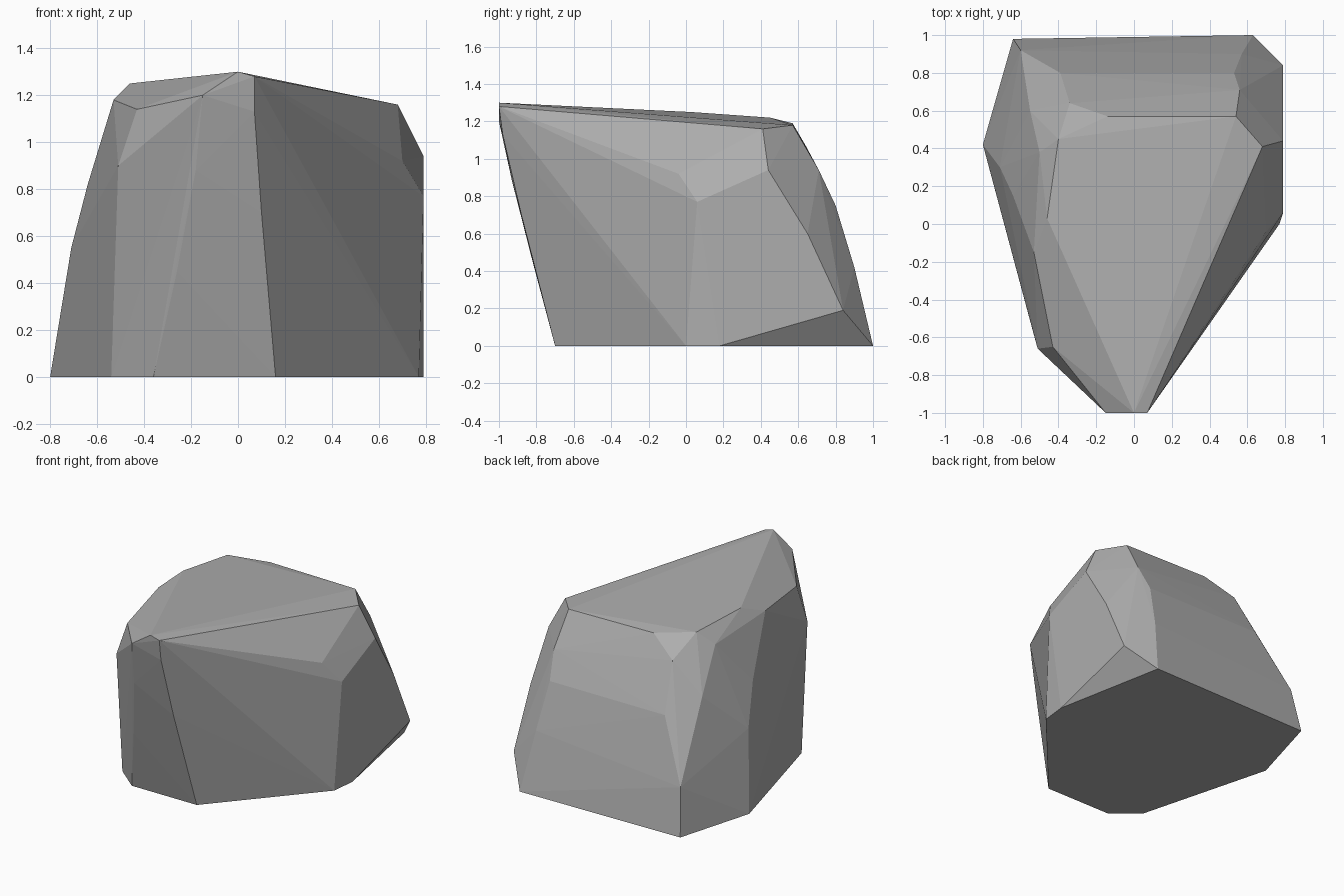
import bpy, bmesh

# Footprint corners on the ground (x, y)
base = [(-.36, -.7), (.16, -.7), (-.54, -.55), (-.8, .42),
        (-.64, .98), (.63, 1), (.79, .18), (.77, 0)]

# Corners where the side facets meet (x, y, z)
sides = [(-.51, -.66, .9), (-.26, -.82, .45), (-.18, -.93, .88), (.1, -.88, .7),
         (-.71, .3, .55), (-.64, .15, .82), (-.6, .92, .33), (-.39, .8, .75),
         (-.55, .6, .85), (.53, .8, .75), (.57, .9, .42),
         (.79, .84, .19), (.79, .65, .6), (.79, .44, .94), (.79, .06, .77)]

# Corners of the bevelled rim and sloping top (x, y, z)
top = [(0, -1, 1.3), (.07, -1, 1.28), (.07, -.98, 1.13), (-.15, -1, 1.2),
       (-.43, -.65, 1.14), (-.53, -.15, 1.18), (-.46, .03, 1.25),
       (-.5, .38, 1.13), (-.4, .45, 1.22), (-.34, .64, 1.07),
       (-.14, .57, 1.19), (.54, .57, 1.18), (.56, .71, .94), (.68, .41, 1.16),
       (.4, -.18, 1.21), (.37, -.5, 1.11), (.7, -.04, .92)]

# Rock: chiselled hull around the corners, flat shaded
bm = bmesh.new()
for p in [(x, y, 0) for x, y in base] + sides + top:
    bm.verts.new(p)
hull = bmesh.ops.convex_hull(bm, input=bm.verts[:])
loose = [v for v in bm.verts if not v.link_faces]
bmesh.ops.delete(bm, geom=loose, context='VERTS')
bmesh.ops.recalc_face_normals(bm, faces=bm.faces[:])

mesh = bpy.data.meshes.new("rock")
bm.to_mesh(mesh)
bm.free()
rock = bpy.data.objects.new("rock", mesh)
bpy.context.collection.objects.link(rock)

# Stone grey
stone = bpy.data.materials.new("stone grey")
stone.diffuse_color = (.42, .42, .42, 1)
mesh.materials.append(stone)
